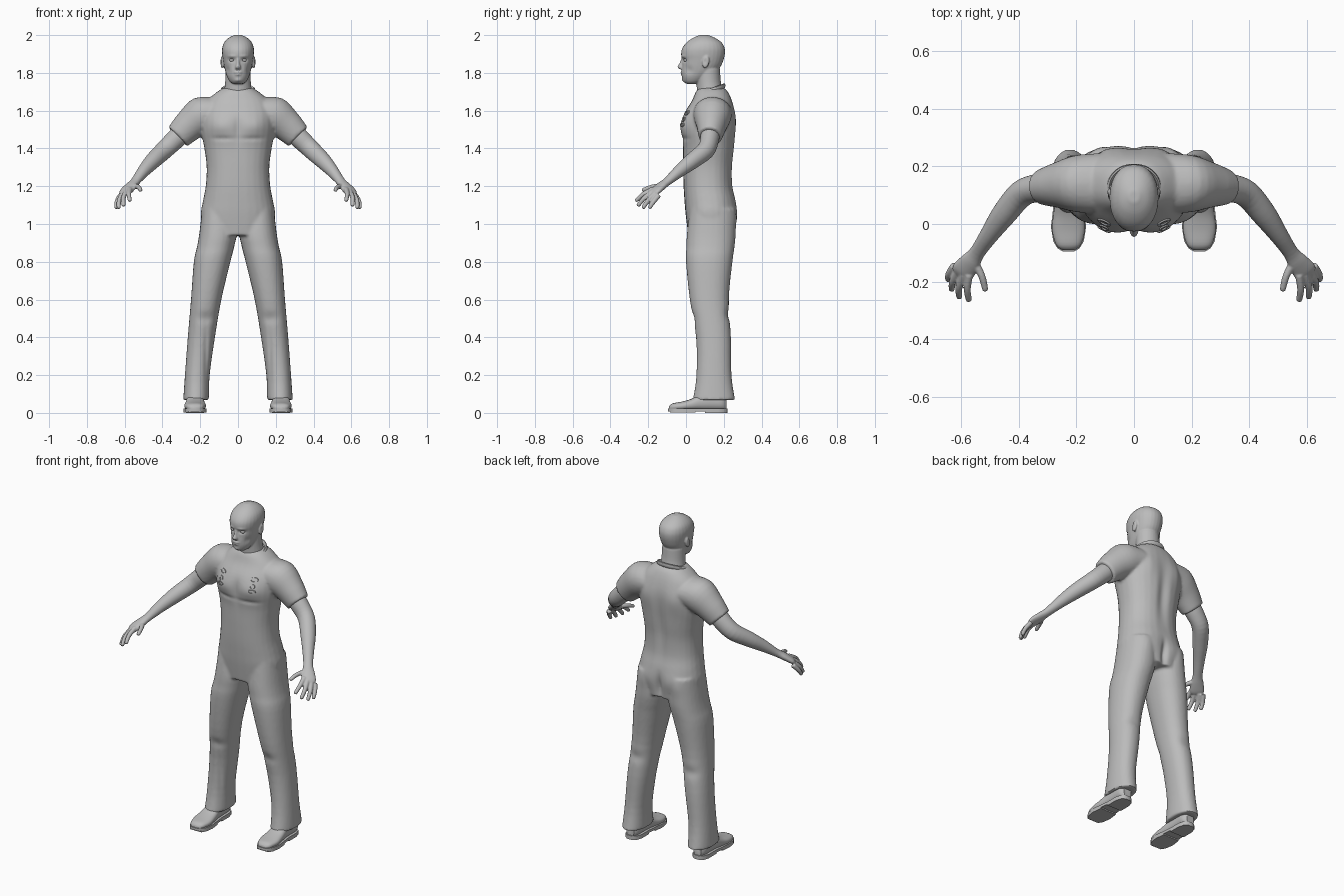
import bpy, bmesh, math
from mathutils import Vector, Matrix
from mathutils.bvhtree import BVHTree

if "Cube" in bpy.data.objects:
    bpy.data.objects.remove(bpy.data.objects["Cube"])

grey = bpy.data.materials.new("plain_grey")
grey.diffuse_color = (0.5, 0.5, 0.5, 1)
grey.use_nodes = True
grey.node_tree.nodes["Principled BSDF"].inputs["Base Color"].default_value = grey.diffuse_color


def catmull(a, b, c, d, t):
    return 0.5 * (2 * b + (c - a) * t + (2 * a - 5 * b + 4 * c - d) * t * t
                  + (3 * b - a - 3 * c + d) * t ** 3)


def loft(bm, rings, sx=1, n=28, e=2.0, sub=4):
    """Skin a smooth closed tube through rings of (centre, u axis, v axis)."""
    rings = [[Vector(p) for p in r] for r in rings]
    fine = []
    for i in range(len(rings) - 1):
        k = [rings[max(i - 1, 0)], rings[i], rings[i + 1], rings[min(i + 2, len(rings) - 1)]]
        for s in range(sub):
            fine.append([catmull(k[0][j], k[1][j], k[2][j], k[3][j], s / sub) for j in range(3)])
    fine.append(rings[-1])
    loops = []
    for c, u, v in fine:
        loop = []
        for i in range(n):
            a = 2 * math.pi * i / n
            p, q = math.cos(a), math.sin(a)
            co = c + u * math.copysign(abs(p) ** (2 / e), p) + v * math.copysign(abs(q) ** (2 / e), q)
            loop.append(bm.verts.new((co.x * sx, co.y, co.z)))
        loops.append(loop)
    for A, B in zip(loops, loops[1:]):
        for i in range(n):
            bm.faces.new((A[i], A[(i + 1) % n], B[(i + 1) % n], B[i]))
    bm.faces.new(loops[0])
    bm.faces.new(loops[-1])


def level(z, x0, x1, y0, y1):
    """Horizontal ring from its extents."""
    return ((x0 + x1) / 2, (y0 + y1) / 2, z), ((x1 - x0) / 2, 0, 0), (0, (y1 - y0) / 2, 0)


def limb(points):
    """Rings square to a path of (x, y, z, horizontal radius, vertical radius)."""
    out = []
    for i, p in enumerate(points):
        a, b = points[max(i - 1, 0)], points[min(i + 1, len(points) - 1)]
        t = (Vector(b[:3]) - Vector(a[:3])).normalized()
        u = t.cross(Vector((0, 0, 1))).normalized()
        out.append((p[:3], u * p[3], u.cross(t) * p[4]))
    return out


def ball(bm, c, r, rot=0):
    m = Matrix.Translation(c) @ Matrix.Rotation(rot, 4, 'X') @ Matrix.Diagonal((*r, 1))
    bmesh.ops.create_uvsphere(bm, u_segments=20, v_segments=12, radius=1, matrix=m)


def finish(name, bm, voxel=0, smooth=4):
    """Make the object; with a voxel size, fuse its pieces into one skin."""
    bmesh.ops.recalc_face_normals(bm, faces=bm.faces[:])
    me = bpy.data.meshes.new(name)
    bm.to_mesh(me)
    bm.free()
    ob = bpy.data.objects.new(name, me)
    bpy.context.collection.objects.link(ob)
    if voxel:
        m = ob.modifiers.new("fuse", 'REMESH')
        m.mode, m.voxel_size = 'VOXEL', voxel
        m = ob.modifiers.new("soften", 'SMOOTH')
        m.factor, m.iterations = 0.5, smooth
        dg = bpy.context.evaluated_depsgraph_get()
        me = bpy.data.meshes.new_from_object(ob.evaluated_get(dg))
        ob.modifiers.clear()
        ob.data = me
    me.materials.clear()
    me.materials.append(grey)
    bpy.ops.object.select_all(action='DESELECT')
    ob.select_set(True)
    bpy.context.view_layer.objects.active = ob
    bpy.ops.object.shade_smooth_by_angle(angle=math.radians(45))
    return ob


def sculpt(ob, c, r, off):
    """Soft push on both sides of the body."""
    off = Vector(off)
    for v in ob.data.vertices:
        x, y, z = v.co
        d = ((abs(x) - c[0]) / r[0]) ** 2 + ((y - c[1]) / r[1]) ** 2 + ((z - c[2]) / r[2]) ** 2
        if d < 9:
            s = 1 if x >= 0 else -1
            v.co += Vector((off.x * s, off.y, off.z)) * math.exp(-d)


# Clothing: torso, trouser legs and short sleeves fused together
bm = bmesh.new()
torso = [(.94, .185, .012, .258), (1.05, .197, -.002, .268), (1.12, .186, -.008, .264),
         (1.2, .171, -.013, .248), (1.3, .166, -.015, .247), (1.4, .178, -.016, .257),
         (1.5, .196, -.024, .264), (1.58, .192, -.012, .262), (1.65, .165, .03, .245),
         (1.70, .11, .052, .222), (1.72, .075, .07, .2)]
loft(bm, [level(z, -w, w, f, b) for z, w, f, b in torso], e=2.3)
leg = [(1.08, .02, .19, .02, .255), (.95, .008, .205, .005, .262), (.88, .02, .217, .002, .257),
       (.8, .04, .234, 0, .246), (.6, .088, .249, .02, .227), (.4, .122, .266, .053, .238),
       (.2, .15, .281, .055, .241), (.068, .154, .29, .036, .26)]
sleeve = [(.08, .14, 1.60, .10, .07), (.19, .14, 1.575, .10, .10),
          (.26, .135, 1.52, .08, .085), (.318, .128, 1.462, .062, .071)]
for s in (1, -1):
    loft(bm, [level(*r) for r in leg], s, e=2.2)
    loft(bm, limb(sleeve), s)
clothes = finish("clothing", bm, .008, 5)
sculpt(clothes, (.095, -.01, 1.52), (.07, .06, .05), (0, -.014, 0))     # chest
sculpt(clothes, (0, -.02, 1.5), (.02, .05, .07), (0, .008, 0))
sculpt(clothes, (.09, -.02, 1.452), (.08, .04, .012), (0, .006, 0))     # fold under chest
sculpt(clothes, (0, .26, 1.38), (.03, .06, .16), (0, -.014, 0))         # spine
sculpt(clothes, (.1, .26, 1.55), (.05, .06, .07), (0, .008, 0))         # shoulder blades
sculpt(clothes, (.095, .26, 1.04), (.06, .06, .06), (0, .01, 0))        # seat
sculpt(clothes, (0, .26, 1.0), (.018, .08, .07), (0, -.02, 0))
sculpt(clothes, (.17, .03, .5), (.05, .06, .03), (0, .008, 0))          # knee folds
sculpt(clothes, (.19, .24, .52), (.06, .05, .03), (0, -.008, 0))
sculpt(clothes, (.17, .05, .3), (.012, .05, .15), (0, .008, 0))

# Collar band around the neck
bm = bmesh.new()
N, M = 40, 8
grid = []
for i in range(N):
    a = 2 * math.pi * i / N
    row = []
    for j in range(M):
        b = 2 * math.pi * j / M
        k = 1 + .09 * math.cos(b)
        y = .076 * math.sin(a) * k
        row.append(bm.verts.new((.086 * math.cos(a) * k, .126 + y, 1.702 + .38 * y + .014 * math.sin(b))))
    grid.append(row)
for i in range(N):
    for j in range(M):
        i2, j2 = (i + 1) % N, (j + 1) % M
        bm.faces.new((grid[i][j], grid[i2][j], grid[i2][j2], grid[i][j2]))
finish("collar", bm)

# Chest buckles: two small rings and a short strap on each side
surf = bmesh.new()
surf.from_mesh(clothes.data)
tree = BVHTree.FromBMesh(surf)
bm = bmesh.new()
for s in (1, -1):
    for dz, w, h in ((.03, .022, .013), (-.005, .015, .013), (-.033, .022, .011)):
        rows = []
        for i in range(16):
            a = 2 * math.pi * i / 16
            row = []
            for k, lift in ((1, -.003), (1, .005), (.6, .005), (.6, -.003)):
                x, z = s * .104 + w * k * math.cos(a), 1.558 + dz + h * k * math.sin(a)
                hit = tree.ray_cast(Vector((x, -1, z)), Vector((0, 1, 0)))[0]
                row.append(bm.verts.new((x, (hit.y if hit else 0) - lift, z)))
            rows.append(row)
        for i in range(16):
            A, B = rows[i], rows[(i + 1) % 16]
            for j in range(4):
                bm.faces.new((A[j], B[j], B[(j + 1) % 4], A[(j + 1) % 4]))
surf.free()
finish("chest_buckles", bm)

# Head and neck
bm = bmesh.new()
skull = [(1.742, .028, .002, .06), (1.755, .044, -.012, .09), (1.78, .058, -.021, .125),
         (1.81, .068, -.023, .165), (1.84, .075, -.021, .187), (1.87, .080, -.021, .199),
         (1.90, .084, -.026, .206), (1.93, .084, -.020, .205), (1.96, .074, .002, .19),
         (1.985, .05, .036, .155), (2.001, .018, .075, .115)]
loft(bm, [level(z, -w, w, f, b) for z, w, f, b in skull], e=2.15)
neck = [(1.64, .09, .06, .215), (1.70, .075, .058, .197), (1.75, .068, .055, .185), (1.82, .066, .05, .18)]
loft(bm, [level(z, -w, w, f, b) for z, w, f, b in neck])
nose = [(1.875, .008, -.026, .0), (1.85, .01, -.036, .0), (1.832, .015, -.046, .0), (1.82, .015, -.036, .0)]
loft(bm, [level(z, -w, w, f, b) for z, w, f, b in nose], n=14)
ball(bm, (0, -.016, 1.803), (.024, .014, .006))
ball(bm, (0, -.014, 1.791), (.021, .014, .006))
for s in (1, -1):
    ball(bm, (s * .084, .105, 1.857), (.010, .018, .033), -.2)
head = finish("head", bm, .0045, 4)
sculpt(head, (.033, -.01, 1.868), (.016, .03, .009), (0, .011, 0))      # eye sockets
sculpt(head, (.033, -.015, 1.888), (.022, .03, .007), (0, -.004, 0))    # brows
sculpt(head, (.058, .01, 1.815), (.015, .03, .02), (-.004, .003, 0))    # cheeks
sculpt(head, (.095, .10, 1.86), (.008, .009, .016), (-.006, 0, 0))      # ear hollows
sculpt(head, (0, -.02, 1.76), (.018, .03, .01), (0, -.006, 0))          # chin
bm = bmesh.new()
for s in (1, -1):
    ball(bm, (s * .033, .000, 1.867), (.013, .0125, .009))
finish("eyes", bm)

# Bare arms with hands
arm = [(.27, .13, 1.51, .05, .055), (.33, .125, 1.45, .05, .053), (.39, .105, 1.392, .047, .049),
       (.45, .035, 1.335, .043, .043), (.50, -.035, 1.28, .033, .033), (.543, -.098, 1.226, .027, .022),
       (.567, -.132, 1.200, .036, .021), (.592, -.163, 1.174, .041, .018), (.602, -.176, 1.162, .034, .012)]
fingers = [((.572, -.175, 1.184), (.578, -.225, 1.158), (.573, -.262, 1.126)),
           ((.592, -.175, 1.172), (.607, -.220, 1.138), (.606, -.252, 1.100)),
           ((.610, -.163, 1.161), (.629, -.200, 1.125), (.632, -.226, 1.088)),
           ((.622, -.145, 1.152), (.641, -.172, 1.118), (.645, -.192, 1.088)),
           ((.556, -.125, 1.203), (.528, -.180, 1.196), (.516, -.226, 1.180))]
for s, side in ((1, "left"), (-1, "right")):
    bm = bmesh.new()
    loft(bm, limb(arm), s)
    for f in fingers:
        end = Vector(f[2]) + (Vector(f[2]) - Vector(f[1])).normalized() * .007
        path = [(*f[0], .0145, .0145), (*f[1], .0125, .0125), (*f[2], .0105, .0105), (*end, .005, .005)]
        loft(bm, limb(path), s, n=12)
    finish(side + "_arm", bm, .004, 3)

# Shoes: rounded upper on a flat sole with a heel
upper = [(-.09, .022, .035), (-.072, .043, .05), (-.02, .057, .06), (.03, .053, .075), (.08, .047, .1),
         (.14, .045, .115), (.19, .043, .11), (.215, .025, .09)]
outline = [(-.095, .02), (-.085, .038), (-.06, .053), (-.01, .061), (.05, .054), (.1, .048),
           (.17, .048), (.205, .038), (.221, .018)]
for s, side in ((1, "left"), (-1, "right")):
    bm = bmesh.new()
    loft(bm, [((.227, y, .012 + (h - .012) / 2), (w, 0, 0), (0, 0, (h - .012) / 2)) for y, w, h in upper],
         s, e=2.4)
    finish(side + "_shoe", bm)
    bm = bmesh.new()
    for z0, z1, pts in ((.008, .024, outline), (0, .012, outline[5:]), (.001, .012, outline[1:5])):
        loop = [(.227 + w, y) for y, w in pts] + [(.227 - w, y) for y, w in reversed(pts)]
        f = bm.faces.new([bm.verts.new((s * x, y, z0)) for x, y in loop])
        g = bmesh.ops.extrude_face_region(bm, geom=[f])
        bmesh.ops.translate(bm, vec=(0, 0, z1 - z0), verts=[v for v in g["geom"] if isinstance(v, bmesh.types.BMVert)])
    finish(side + "_sole", bm)
